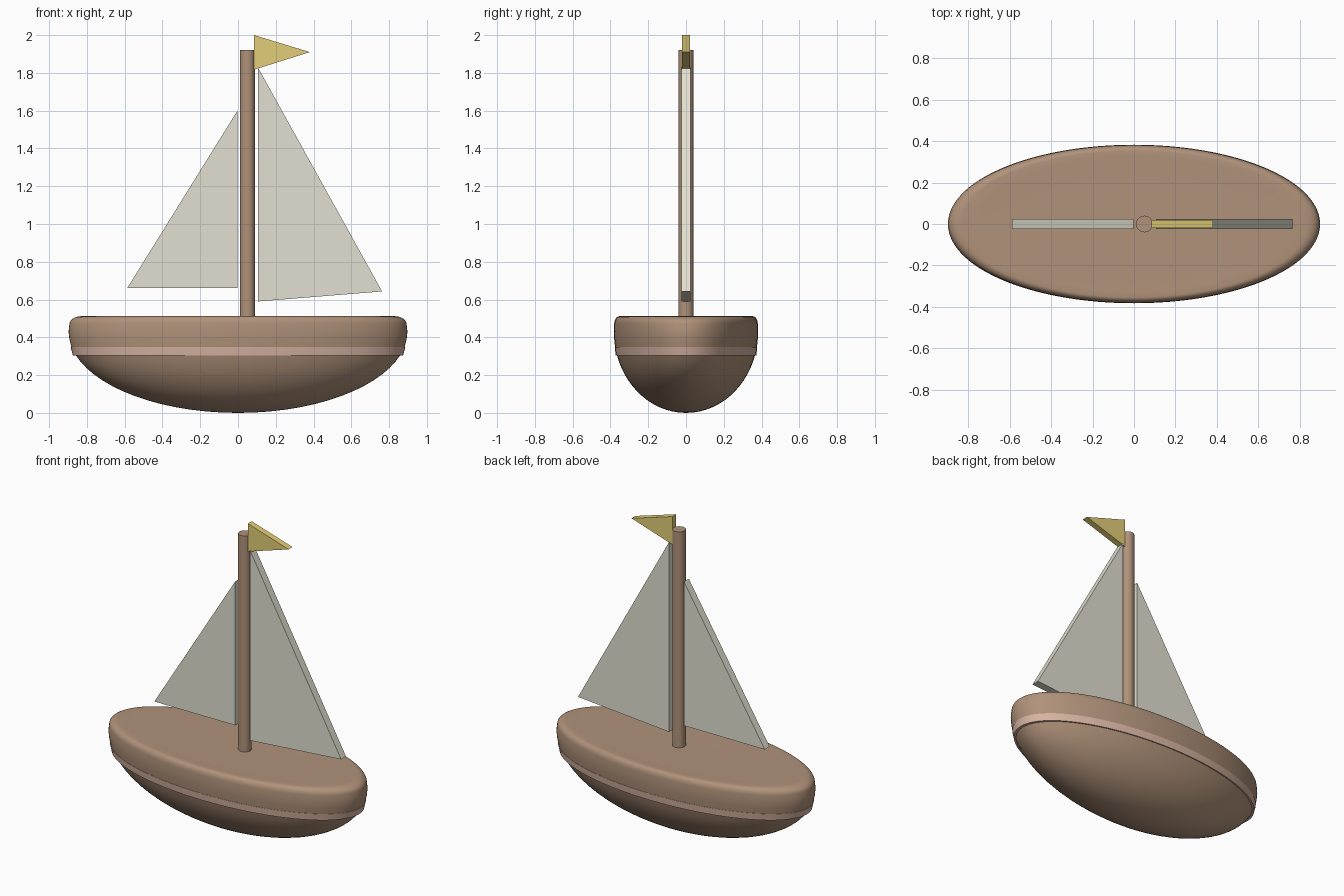
import bpy, bmesh
from math import sin, cos, pi, radians

cube = bpy.data.objects.get("Cube")
if cube:
    bpy.data.objects.remove(cube, do_unlink=True)


def material(name, rgb):
    """Flat colour from 0-255 display values, stored as linear."""
    lin = [((c / 255 + 0.055) / 1.055) ** 2.4 for c in rgb]
    mat = bpy.data.materials.new(name)
    mat.diffuse_color = (*lin, 1)
    mat.use_nodes = True
    mat.node_tree.nodes["Principled BSDF"].inputs["Base Color"].default_value = (*lin, 1)
    return mat


wood = material("brown wood", (176, 146, 122))
trim = material("pale pink trim", (215, 180, 163))
cloth = material("off white cloth", (226, 224, 209))
yellow = material("flag yellow", (226, 206, 120))


def add_object(name, bm, mats, smooth=False):
    bmesh.ops.recalc_face_normals(bm, faces=bm.faces)
    mesh = bpy.data.meshes.new(name)
    bm.to_mesh(mesh)
    bm.free()
    for mat in mats:
        mesh.materials.append(mat)
    obj = bpy.data.objects.new(name, mesh)
    bpy.context.collection.objects.link(obj)
    if smooth:
        bpy.ops.object.select_all(action="DESELECT")
        obj.select_set(True)
        bpy.context.view_layer.objects.active = obj
        bpy.ops.object.shade_smooth_by_angle(angle=radians(40))
    return obj


def hull(name, half_length, half_width, segments=96):
    """Stack of elliptical rings: round belly, raised stripe, rounded rim, deck."""
    belly_z, stripe_low, stripe_high = 0.43, 0.305, 0.35

    def belly(z):
        return (1 - (1 - z / belly_z) ** 2) ** 0.5

    steps = 14
    heights = [stripe_low * (1 - cos(pi / 2 * i / steps)) for i in range(1, steps + 1)]
    profile = [(belly(z), z) for z in heights]
    profile += [(0.975, stripe_low), (0.988, stripe_high), (0.984, stripe_high)]
    profile += [(0.995, 0.39), (1.0, 0.43), (0.997, 0.455)]
    # Rounded rim
    profile += [(0.925 + 0.07 * cos(a), 0.47 + 0.042 * sin(a))
                for a in [pi / 2 * i / 6 for i in range(7)]]
    profile += [(0.85, 0.511), (0.6, 0.51)]

    bm = bmesh.new()
    rings = []
    for f, z in profile:
        rings.append([bm.verts.new((half_length * f * cos(2 * pi * i / segments),
                                    half_width * f * sin(2 * pi * i / segments), z))
                      for i in range(segments)])
    for low, high in zip(rings, rings[1:]):
        for i in range(segments):
            j = (i + 1) % segments
            bm.faces.new((low[i], low[j], high[j], high[i]))
    keel = bm.verts.new((0, 0, 0))
    for i in range(segments):
        bm.faces.new((keel, rings[0][(i + 1) % segments], rings[0][i]))
    bm.faces.new(rings[-1])
    # Stripe colour by height
    for face in bm.faces:
        zs = [v.co.z for v in face.verts]
        if min(zs) > stripe_low - 0.001 and max(zs) < stripe_high + 0.001:
            face.material_index = 1
    return add_object(name, bm, [wood, trim], smooth=True)


def mast(name, x, radius, bottom, top):
    bm = bmesh.new()
    bmesh.ops.create_cone(bm, cap_ends=True, segments=32, radius1=radius,
                          radius2=radius, depth=top - bottom)
    bmesh.ops.translate(bm, verts=bm.verts, vec=(x, 0, (top + bottom) / 2))
    return add_object(name, bm, [wood], smooth=True)


def triangle_plate(name, corners, half_thickness, mat):
    """Upright triangle in the xz plane with thickness along y."""
    bm = bmesh.new()
    front, back = [[bm.verts.new((x, y, z)) for x, z in corners]
                   for y in (-half_thickness, half_thickness)]
    bm.faces.new(front)
    bm.faces.new(back[::-1])
    for i in range(3):
        j = (i + 1) % 3
        bm.faces.new((front[i], front[j], back[j], back[i]))
    return add_object(name, bm, [mat])


hull("hull", 0.897, 0.382)
mast("mast", 0.05, 0.04, 0.48, 1.92)
triangle_plate("main_sail", [(0.105, 1.83), (0.105, 0.59), (0.763, 0.643)], 0.025, cloth)
triangle_plate("fore_sail", [(-0.003, 1.6), (-0.003, 0.66), (-0.587, 0.66)], 0.025, cloth)
triangle_plate("flag", [(0.085, 2.0), (0.085, 1.817), (0.38, 1.91)], 0.02, yellow)
